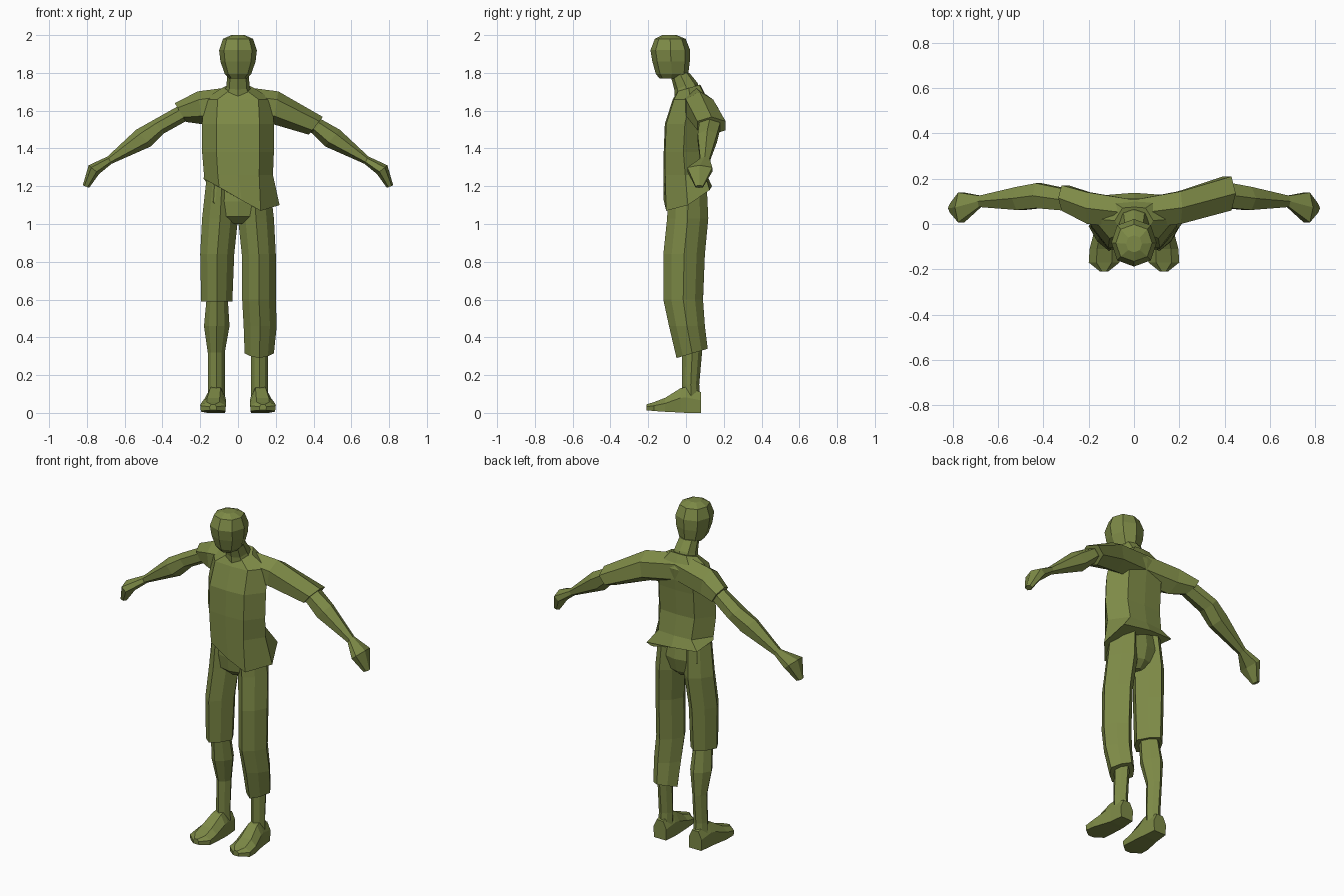
import bpy, bmesh, math

olive = bpy.data.materials.new("olive green")
olive.diffuse_color = (0.205, 0.253, 0.062, 1)


def loft(name, rings):
    """Skin a list of equal-length point rings and cap both ends."""
    bm = bmesh.new()
    rows = [[bm.verts.new(p) for p in r] for r in rings]
    n = len(rows[0])
    for a, b in zip(rows, rows[1:]):
        for i in range(n):
            j = (i + 1) % n
            bm.faces.new((a[i], a[j], b[j], b[i]))
    bm.faces.new(rows[0][::-1])
    bm.faces.new(rows[-1])
    bmesh.ops.recalc_face_normals(bm, faces=bm.faces)
    me = bpy.data.meshes.new(name)
    bm.to_mesh(me)
    bm.free()
    me.materials.append(olive)
    ob = bpy.data.objects.new(name, me)
    bpy.context.collection.objects.link(ob)
    return ob


def level(z, x0, x1, y0, y1, slope=0, diag=(.74, .74)):
    """Horizontal eight-sided ring: right, back, left, front."""
    cx, cy, rx, ry = (x0 + x1) / 2, (y0 + y1) / 2, (x1 - x0) / 2, (y1 - y0) / 2
    dx, dy = diag
    unit = [(1, 0), (dx, dy), (0, 1), (-dx, dy),
            (-1, 0), (-dx, -dy), (0, -1), (dx, -dy)]
    return [(cx + rx * u, cy + ry * v, z + slope * ry * v) for u, v in unit]


def limb(x, y, z, depth, height, tilt, side):
    """Six-sided ring across an arm, leaning outward by tilt."""
    pts = []
    for i in range(6):
        a = math.radians(30 + 60 * i)
        h = height * math.sin(a)
        dy = depth * math.cos(a) / 0.866
        pts.append((side * (x + math.sin(tilt) * h), y + dy, z + math.cos(tilt) * h))
    return pts


def stack(name, stations, diag=(.74, .74)):
    return loft(name, [level(*s, *([0] if len(s) == 5 else []), diag) for s in stations])


# Head and neck
stack("head", [
    (1.77, -.045, .045, -.14, -.02),
    (1.795, -.07, .07, -.16, .012),
    (1.86, -.093, .093, -.178, .02),
    (1.92, -.1, .1, -.188, .022),
    (1.98, -.08, .08, -.165, -.002),
    (2.0, -.035, .035, -.125, -.05)])
stack("neck", [
    (1.67, -.08, .08, -.06, .09),
    (1.73, -.062, .062, -.062, .06, .3),
    (1.80, -.055, .055, -.085, .018)])

# Shirt body with a slanting hem
hem = [(.22, .01, 1.10), (.175, .125, 1.18), (0, .138, 1.2), (-.16, .125, 1.21),
       (-.182, .0, 1.24), (-.10, -.112, 1.195), (.02, -.118, 1.125), (.12, -.105, 1.07)]
shirt = [(1.26, -.18, .185, -.118, .11), (1.38, -.19, .19, -.118, .09),
         (1.53, -.19, .19, -.112, .10), (1.66, -.18, .18, -.07, .115),
         (1.72, -.085, .085, -.045, .075, .3)]
loft("shirt_body", [hem] + [
    level(*s, *([0] if len(s) == 5 else []), (.6, .93)) for s in shirt])

# Shoulders and sleeves in one piece: longer on the right, shorter on the left
right = [limb(.20, .072, 1.615, .072, .088, .15, 1),
         limb(.412, .135, 1.52, .075, .06, .67, 1)]
left = [limb(.305, .115, 1.59, .056, .058, .54, -1),
        limb(.20, .070, 1.615, .070, .088, .15, -1)]
loft("shoulders_and_sleeves", left + [limb(0, .045, 1.64, .062, .09, 0, 1)] + right)

# Arms and hands
for side, label in ((1, "right"), (-1, "left")):
    loft(label + "_arm", [
        limb(.25, .10, 1.61, .045, .045, .5, side),
        limb(.42, .125, 1.515, .055, .045, .67, side),
        limb(.50, .113, 1.455, .051, .059, .73, side),
        limb(.68, .10, 1.338, .025, .022, .5, side)])
    loft(label + "_hand", [
        limb(.68, .10, 1.338, .025, .022, .5, side),
        limb(.763, .073, 1.288, .066, .036, .88, side),
        limb(.805, .07, 1.198, .02, .018, 1.2, side)])

# Trousers: seat, long right leg, short left leg, each with a ridged front
ridge = (.59, .6)
stack("trouser_seat", [
    (1.0, -.02, .02, -.05, .05),
    (1.04, -.13, .13, -.09, .09),
    (1.12, -.175, .175, -.098, .11),
    (1.25, -.165, .165, -.09, .09)])
stack("right_trouser_leg", [
    (.315, .035, .19, -.05, .115, .3),
    (.46, .03, .205, -.09, .10),
    (.60, .022, .2, -.12, .09),
    (.84, .02, .2, -.12, .10),
    (1.03, .0, .19, -.10, .118),
    (1.20, .0, .17, -.09, .11)], ridge)
stack("left_trouser_leg", [
    (.59, -.195, -.03, -.115, .09),
    (.84, -.2, -.02, -.12, .10),
    (1.03, -.19, .0, -.10, .118),
    (1.23, -.168, .0, -.09, .10)], ridge)

# Lower legs
for side, label in ((1, "right"), (-1, "left")):
    legs = [(.08, .07, .16, -.02, .075), (.15, .07, .16, -.02, .07),
            (.32, .07, .16, -.02, .085), (.46, .045, .18, -.06, .09),
            (.62, .055, .165, -.075, .06)]
    loft(label + "_lower_leg", [[(side * x, y, z) for x, y, z in
                                 level(*s, 0, (.62, .62))] for s in legs])

    # Foot: heel to toe sections (y, centre x, half width, top, bottom)
    sections = [(.08, .117, .042, .11, 0), (.0, .118, .05, .137, 0),
                (-.03, .12, .055, .13, .002), (-.11, .13, .066, .08, .006),
                (-.17, .132, .068, .057, .01), (-.21, .132, .018, .045, .014)]
    rings = []
    for y, cx, w, top, bot in sections:
        mid = bot + (top - bot) * .6
        rings.append([(side * (cx + w * u), y, z) for u, z in
                      ((.95, bot), (1, mid), (.5, top), (-.5, top), (-1, mid), (-.95, bot))])
    loft(label + "_foot", rings)
